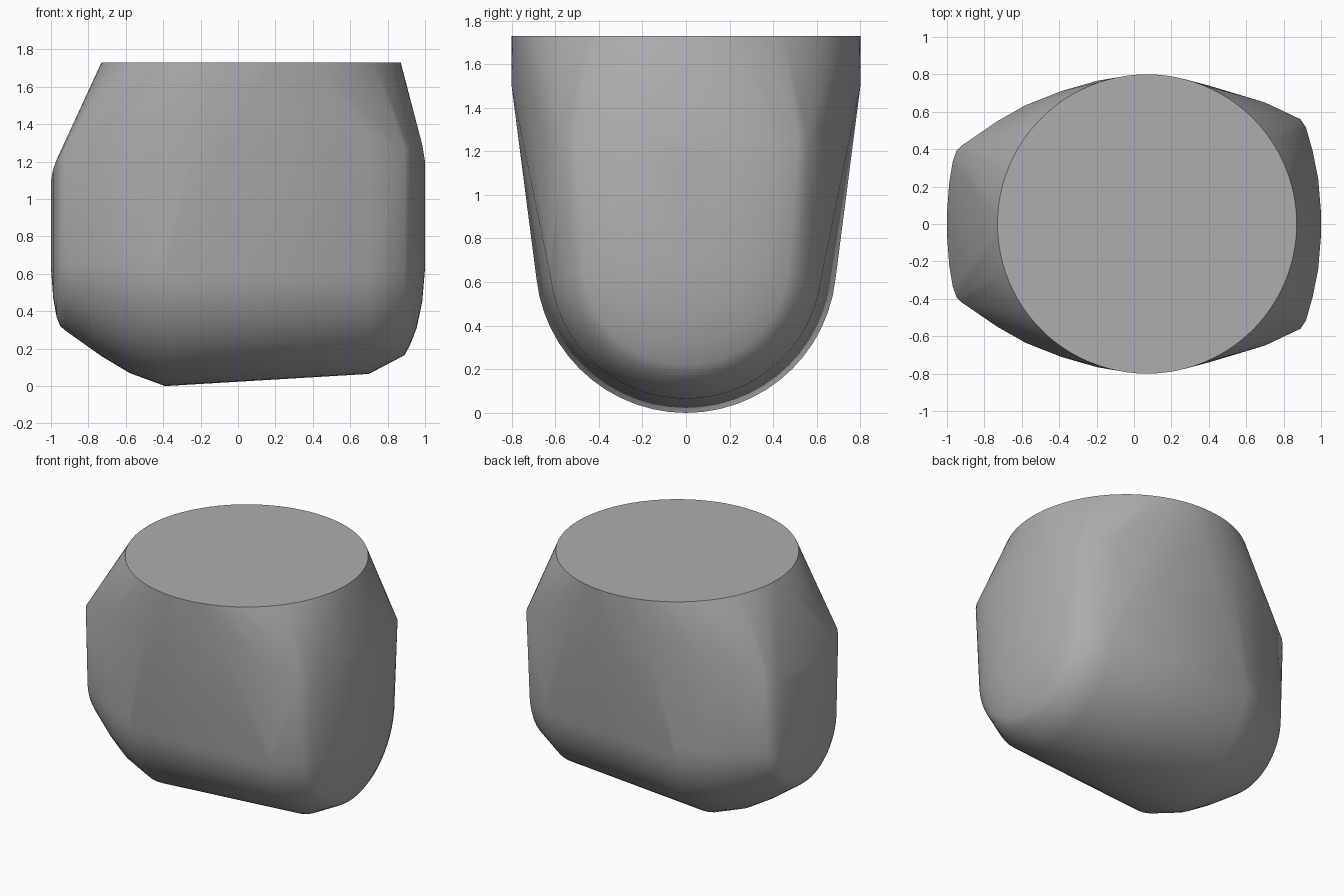
import bpy, bmesh
from math import sin, cos, pi, radians

if "Cube" in bpy.data.objects:
    bpy.data.objects.remove(bpy.data.objects["Cube"])

AXIS_Z = 0.69      # height of the centre of the rounded underside
ARC = 28           # segments of each half-round

bm = bmesh.new()

# U-shaped cross-sections: x, radius of round, half width at top, top height
sections = [
    (-1.00, 0.06, 0.06, 1.10), (-0.988, 0.22, 0.22, 1.16),
    (-0.97, 0.32, 0.33, 1.21), (-0.95, 0.37, 0.39, 1.24),
    (-0.92, 0.395, 0.42, 1.27), (-0.73, 0.53, 0.55, 1.33),
    (-0.58, 0.62, 0.635, 1.38), (-0.39, 0.69, 0.71, 1.42),
    (0.70, 0.625, 0.65, 1.33), (0.89, 0.525, 0.56, 1.27),
    (0.92, 0.47, 0.515, 1.27), (0.955, 0.38, 0.39, 1.27),
    (0.985, 0.24, 0.24, 1.29), (1.00, 0.06, 0.06, 1.20),
]
for x, r, w, top in sections:
    for i in range(ARC + 1):
        a = pi * i / ARC
        bm.verts.new((x, -r * cos(a), AXIS_Z - r * sin(a)))
    for side in (-1, 1):
        bm.verts.new((x, side * w, top))

# Flat round top
for i in range(96):
    a = 2 * pi * i / 96
    bm.verts.new((0.07 + 0.8 * cos(a), 0.8 * sin(a), 1.73))

# Shoulders on front and back that bulge out below the top
for side in (-1, 1):
    for x, y, z in ((0.07, 0.80, 1.50), (-0.2, 0.765, 1.46), (0.4, 0.74, 1.43)):
        bm.verts.new((x, side * y, z))

# Stretch one skin over all the sections
bmesh.ops.convex_hull(bm, input=bm.verts[:])
bmesh.ops.delete(bm, geom=[v for v in bm.verts if not v.link_faces], context='VERTS')
bmesh.ops.dissolve_limit(bm, angle_limit=radians(0.5), verts=bm.verts[:], edges=bm.edges[:])
bmesh.ops.recalc_face_normals(bm, faces=bm.faces[:])

mesh = bpy.data.meshes.new("rounded_body")
bm.to_mesh(mesh)
bm.free()
body = bpy.data.objects.new("rounded_body", mesh)
bpy.context.collection.objects.link(body)
bpy.context.view_layer.objects.active = body
body.select_set(True)
bpy.ops.object.shade_smooth_by_angle(angle=radians(50))

# Dark grey finish
grey = bpy.data.materials.new("dark_grey")
grey.diffuse_color = (0.42, 0.42, 0.42, 1)
grey.use_nodes = True
grey.node_tree.nodes["Principled BSDF"].inputs["Base Color"].default_value = grey.diffuse_color
mesh.materials.append(grey)
